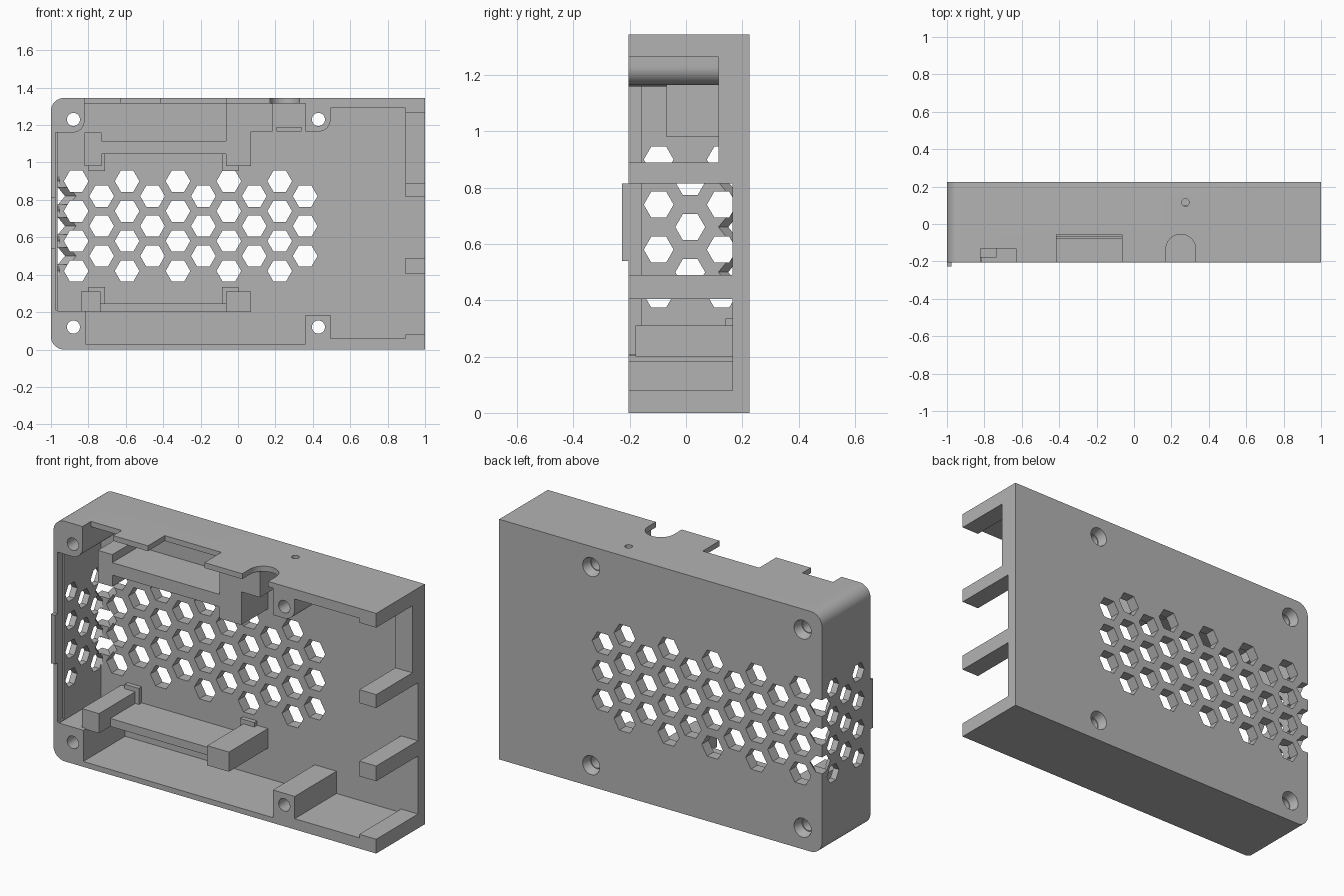
import bpy, bmesh, math
from mathutils import Vector

cube = bpy.data.objects.get("Cube")
if cube:
    bpy.data.objects.remove(cube, do_unlink=True)

grey = bpy.data.materials.new("plain_grey")
grey.use_nodes = True
grey.diffuse_color = (0.45, 0.45, 0.45, 1)
grey.node_tree.nodes["Principled BSDF"].inputs["Base Color"].default_value = grey.diffuse_color

# Extrusion frames: profile right, profile up, extrusion direction
X, Y, Z = Vector((1, 0, 0)), Vector((0, 1, 0)), Vector((0, 0, 1))
FRONT, TOP, SIDE = (X, Z, Y), (X, Y, Z), (Y, Z, X)
DIAGONAL = ((X + Y).normalized(), Z, (Y - X).normalized())


def prisms(name, profiles, frame, t0, t1, origin=Vector()):
    """One mesh object holding every profile extruded from t0 to t1."""
    u, v, w = frame
    bm = bmesh.new()
    for pts in profiles:
        ring = [[bm.verts.new(origin + u * a + v * b + w * t) for a, b in pts] for t in (t0, t1)]
        bm.faces.new(ring[0])
        bm.faces.new(ring[1])
        for i in range(len(pts)):
            j = (i + 1) % len(pts)
            bm.faces.new((ring[0][i], ring[0][j], ring[1][j], ring[1][i]))
    bmesh.ops.recalc_face_normals(bm, faces=bm.faces)
    mesh = bpy.data.meshes.new(name)
    bm.to_mesh(mesh)
    bm.free()
    mesh.materials.append(grey)
    obj = bpy.data.objects.new(name, mesh)
    bpy.context.collection.objects.link(obj)
    return obj


def arc(cx, cy, r, a0, a1, n=10):
    steps = [math.radians(a0 + (a1 - a0) * i / n) for i in range(n + 1)]
    return [(cx + r * math.cos(a), cy + r * math.sin(a)) for a in steps]


def circle(cx, cy, r, n=24):
    return arc(cx, cy, r, 0, 360, n)[:-1]


def rect(a0, a1, b0, b1):
    return [(a0, b0), (a1, b0), (a1, b1), (a0, b1)]


def box(name, x0, x1, y0, y1, z0, z1):
    return prisms(name, [rect(x0, x1, z0, z1)], FRONT, y0, y1)


def cut(target, cutter):
    mod = target.modifiers.new("cut", 'BOOLEAN')
    mod.operation, mod.solver, mod.object = 'DIFFERENCE', 'EXACT', cutter
    bpy.context.view_layer.objects.active = target
    bpy.ops.object.modifier_apply(modifier=mod.name)
    bpy.data.objects.remove(cutter, do_unlink=True)


H, FACE, FLOOR, BACK = 1.345, -0.205, 0.165, 0.225
OUT = -0.4

# Outer shell, rounded at the left-hand corners
r = 0.07
shell = prisms("case_shell", [[(1, 0), (1, H)] + arc(r - 1, H - r, r, 90, 180)
                              + arc(r - 1, r, r, 180, 270)], FRONT, FACE, BACK)

# Inner cavity, leaving the four screw bosses standing
cavity = [(-.965, .205), (-.815, .205), (-.815, .03), (.36, .03), (.36, .185), (.495, .185),
          (.495, .06), (.895, .06), (.895, 1.29), (.495, 1.29)]
cavity += arc(.43, 1.23, .065, 0, -90) + [(.36, 1.165), (.36, 1.315), (-.82, 1.315)]
cavity += arc(-.885, 1.225, .065, 0, -90) + [(-.965, 1.16)]
cut(shell, prisms("cavity", [cavity], FRONT, OUT, FLOOR))
cut(shell, box("lip_rebate", -.975, -.95, OUT, -.16, .21, 1.16))

# Port openings in the right-hand end
for z0, z1, depth in ((.08, .405, FLOOR), (.49, .815, FLOOR), (.89, 1.265, .115)):
    cut(shell, box("port", .88, 1.1, OUT, depth, z0, z1))

# Notches, arch and pin hole in the top wall
for x0, x1, depth in ((-.415, -.065, -.055), (-.82, -.63, -.13)):
    cut(shell, box("notch", x0, x1, OUT, depth, 1.3, 1.5))
cut(shell, prisms("arch", [[(.17, OUT), (.33, OUT)] + arc(.25, -.135, .08, 0, 180, 20)],
                  TOP, 1.3, 1.5))
cut(shell, prisms("pin_hole", [circle(.275, .115, .02)], TOP, 1.25, 1.5))

# Screw holes with countersinks at the back
screws = [(x, z) for x in (-.88, .43) for z in (.12, 1.23)]
cut(shell, prisms("screw_holes", [circle(x, z, .035) for x, z in screws], FRONT, OUT, .5))
sinks = prisms("countersinks", [circle(x, z, .06) for x, z in screws], FRONT, .175, .25)
for i, v in enumerate(sinks.data.vertices):
    if v.co.y < .2:
        x, z = min(screws, key=lambda s: (s[0] - v.co.x) ** 2 + (s[1] - v.co.z) ** 2)
        v.co.x, v.co.z = x + (v.co.x - x) * .65, z + (v.co.z - z) * .65
cut(shell, sinks)


# Honeycomb vents in the back, the left wall and across the corner
def honeycomb(start, step, columns, radius):
    return [circle(start + step * c, z0 + .16 * k, radius, 6)
            for c in range(columns)
            for z0, n in [((.42, 4), (.5, 3))[c % 2]] for k in range(n)]


cut(shell, prisms("back_vents", honeycomb(-.865, .136, 10, .066), FRONT, .1, .3))
cut(shell, prisms("wall_vents", honeycomb(-.097, .112, 3, .053), SIDE, -1.1, -.955))
cut(shell, prisms("corner_vents", [circle(0, z, .053, 6) for z in (.5, .66, .82)],
                  DIAGONAL, -.15, .1, Vector((-1, BACK, 0))))

# Latch tab on the left lip
box("latch_tab", -1, -.975, -.228, -.18, .54, .815)

# Lower board bracket
box("lower_rail", -.735, -.06, -.08, FLOOR, .2, .245)
box("lower_right_stop", -.065, .07, -.18, FLOOR, .2, .31)
box("lower_left_stop", -.84, -.735, -.18, FLOOR, .2, .31)

# Upper board bracket
box("upper_rail", -.735, -.065, -.07, FLOOR, 1.045, 1.115)
box("upper_right_stop", -.065, .07, -.07, FLOOR, .98, 1.315)
box("upper_left_stop", -.82, -.73, -.07, FLOOR, .98, 1.16)
box("arch_block", .07, .185, -.07, FLOOR, 1.165, 1.315)
box("arch_ledge", .205, .34, .1, FLOOR, 1.165, 1.19)

# Small feet against the back plate
for x in (-.8, -.085):
    box("lower_foot", x, x + .088, .14, FLOOR, .245, .335)
    box("upper_foot", x, x + .088, .14, FLOOR, .955, 1.045)

# Smooth the rounded parts, keep the edges sharp
bpy.ops.object.select_all(action='DESELECT')
shell.select_set(True)
bpy.context.view_layer.objects.active = shell
bpy.ops.object.shade_smooth_by_angle(angle=math.radians(25))
